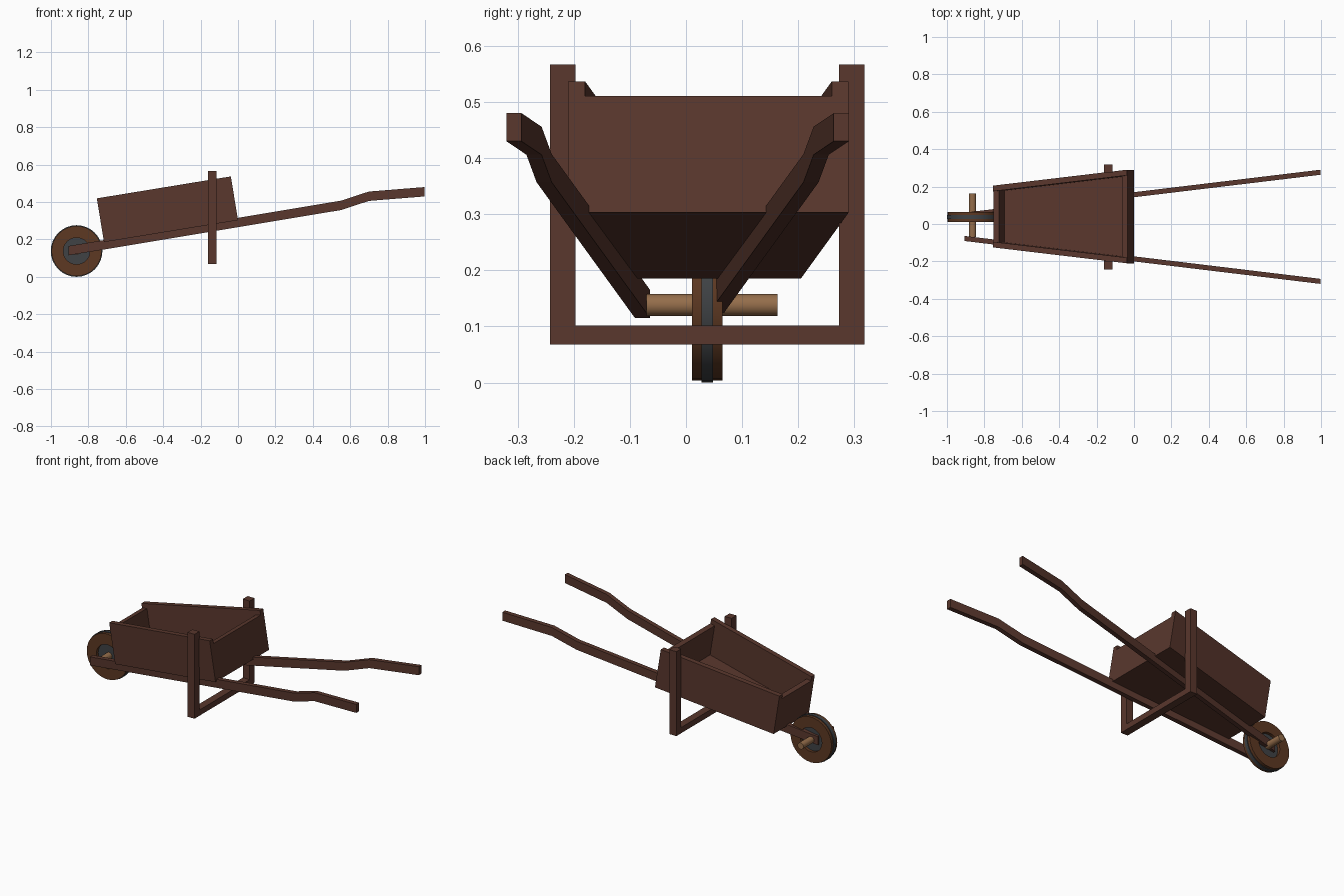
import bpy, bmesh, math
from mathutils import Vector

if "Cube" in bpy.data.objects:
    bpy.data.objects.remove(bpy.data.objects["Cube"])


def material(name, rgb):
    m = bpy.data.materials.new(name)
    m.diffuse_color = (*rgb, 1)
    m.use_nodes = True
    m.node_tree.nodes["Principled BSDF"].inputs["Base Color"].default_value = m.diffuse_color
    return m


WOOD = material("dark_wood", (0.10, 0.038, 0.026))
RIM = material("rim_wood", (0.11, 0.04, 0.016))
IRON = material("iron", (0.05, 0.055, 0.06))
TAN = material("light_wood", (0.30, 0.155, 0.07))
YC = 0.038  # middle of tray, legs and wheel


def finish(name, bm, mat):
    bmesh.ops.recalc_face_normals(bm, faces=bm.faces)
    me = bpy.data.meshes.new(name)
    bm.to_mesh(me)
    bm.free()
    me.materials.append(mat)
    ob = bpy.data.objects.new(name, me)
    bpy.context.collection.objects.link(ob)
    return ob


def loft(name, rings, mat, closed=False):
    """Skin equal-length cross-sections; cap the ends or close into a loop."""
    bm = bmesh.new()
    vs = [[bm.verts.new(p) for p in r] for r in rings]
    n = len(vs[0])
    pairs = list(zip(vs, vs[1:])) + ([(vs[-1], vs[0])] if closed else [])
    for a, b in pairs:
        for i in range(n):
            j = (i + 1) % n
            bm.faces.new((a[i], a[j], b[j], b[i]))
    if not closed:
        bm.faces.new(vs[0])
        bm.faces.new(vs[-1])
    return finish(name, bm, mat)


def box(name, x, y, z, mat):
    return loft(name, [[(a, y[0], z[0]), (a, y[1], z[0]), (a, y[1], z[1]), (a, y[0], z[1])]
                       for a in x], mat)


def smooth(ob):
    for f in ob.data.polygons:
        f.use_smooth = len(f.vertices) == 4
    bpy.context.view_layer.objects.active = ob
    ob.select_set(True)
    bpy.ops.object.shade_smooth_by_angle(angle=math.radians(30))
    ob.select_set(False)


def circle(r, y, n=32):
    return [(-0.863 + r * math.cos(2 * math.pi * i / n), y,
             0.138 + r * math.sin(2 * math.pi * i / n)) for i in range(n)]


# Handles: bent shafts splaying outward from the axle
PATH = [(-0.905, 0.14), (0.55, 0.382), (0.70, 0.431), (0.998, 0.455)]
for side, label in ((-1, "right"), (1, "left")):
    rings = []
    for x, z in PATH:
        y = -0.015 + side * (0.0625 + (x + 0.905) * 0.1205)
        rings.append([(x, y + a * 0.0135, z + b * 0.025)
                      for a, b in ((-1, -1), (1, -1), (1, 1), (-1, 1))])
    loft(label + "_handle", rings, WOOD)

# Tray: tapered box tilted along the handles (u along, v up, y across)
TILT = math.radians(9.3)
LENGTH, HEIGHT, LOW, T = 0.726, 0.237, 0.21, 0.03


def tray_point(u, y, v):
    return Vector((u * math.cos(TILT) - v * math.sin(TILT), y,
                   0.303 + u * math.sin(TILT) + v * math.cos(TILT)))


def half_width(u):
    return 0.25 + u * 0.085 / LENGTH


def board(name, u, v, edges):
    loft(name, [[tray_point(a, y, c) for y, c in
                 ((edges(a)[0], v[0]), (edges(a)[1], v[0]),
                  (edges(a)[1], v[1]), (edges(a)[0], v[1]))] for a in u], WOOD)


def inside(u):
    return YC + 0.002 - half_width(u) + T, YC + 0.002 + half_width(u) - T


for s, label in ((-1, "right"), (1, "left")):
    board("tray_side_" + label, (-LENGTH, 0), (0, HEIGHT),
          lambda u: (YC + 0.002 + s * (half_width(u) - T), YC + 0.002 + s * half_width(u)))
board("tray_wheel_end", (-LENGTH, -LENGTH + T), (0, LOW), inside)
board("tray_handle_end", (-T, 0), (0, LOW), inside)
board("tray_floor", (-LENGTH + T, -T), (0, 0.028), inside)

# Legs with a cross bar
for s, label in ((-1, "right"), (1, "left")):
    box(label + "_leg", (-0.16, -0.115),
        sorted((YC + s * 0.235, YC + s * 0.2805)), (0.068, 0.567), WOOD)
box("leg_cross_bar", (-0.16, -0.115), (YC - 0.235, YC + 0.235), (0.068, 0.102), WOOD)

# Wheel: iron disc between two wooden rims, on a round axle
smooth(loft("wheel_disc", [circle(0.138, YC - 0.010), circle(0.138, YC + 0.010)], IRON))
for s, label in ((-1, "right"), (1, "left")):
    a, b = YC + s * 0.009, YC + s * 0.027
    smooth(loft(label + "_wheel_rim",
                [circle(0.134, a), circle(0.134, b), circle(0.071, b), circle(0.071, a)],
                RIM, closed=True))
smooth(loft("axle", [circle(0.0195, -0.07), circle(0.0195, 0.163)], TAN))
